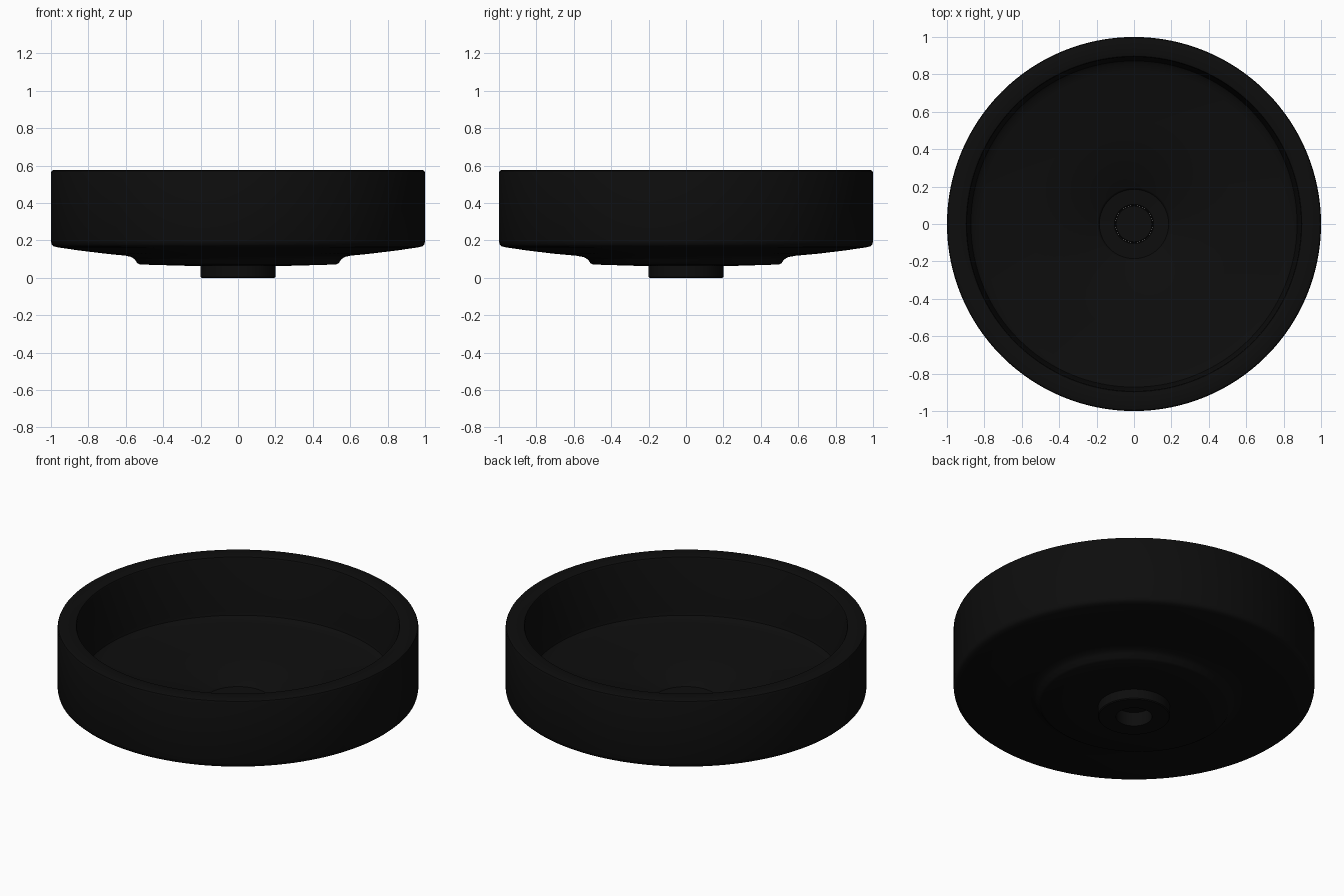
import bpy, bmesh, math

if "Cube" in bpy.data.objects:
    bpy.data.objects.remove(bpy.data.objects["Cube"])

black = bpy.data.materials.new("matte black")
black.diffuse_color = (0.004, 0.004, 0.004, 1)
black.use_nodes = True
black.node_tree.nodes["Principled BSDF"].inputs["Base Color"].default_value = black.diffuse_color


def lathe(name, profile, closed, n=128):
    """Revolve (radius, z[, y scale]) points around z; r = 0 makes a pole."""
    bm = bmesh.new()
    rings = []
    for p in profile:
        r, z, sy = p if len(p) == 3 else (*p, 1.0)
        if r == 0:
            rings.append([bm.verts.new((0, 0, z))] * n)
        else:
            rings.append([bm.verts.new((r * math.cos(2 * math.pi * i / n),
                                        r * sy * math.sin(2 * math.pi * i / n), z))
                          for i in range(n)])
    pairs = list(zip(rings, rings[1:]))
    if closed:
        pairs.append((rings[-1], rings[0]))
    for a, b in pairs:
        for i in range(n):
            j = (i + 1) % n
            quad = list(dict.fromkeys((a[i], a[j], b[j], b[i])))
            bm.faces.new(quad)
    bmesh.ops.recalc_face_normals(bm, faces=bm.faces)
    me = bpy.data.meshes.new(name)
    bm.to_mesh(me)
    bm.free()
    ob = bpy.data.objects.new(name, me)
    bpy.context.collection.objects.link(ob)
    me.materials.append(black)
    bpy.ops.object.select_all(action='DESELECT')
    ob.select_set(True)
    bpy.context.view_layer.objects.active = ob
    bpy.ops.object.shade_smooth_by_angle(angle=math.radians(35))
    return ob


# Basin shell: drain neck, raised oval foot, outer wall, rim, inside, drain recess
lathe("basin", [
    (0.10, 0.0), (0.195, 0.0), (0.2, 0.005), (0.2, 0.062),
    (0.35, 0.066, 0.97), (0.525, 0.071, 0.95), (0.538, 0.078, 0.95),
    (0.552, 0.098, 0.95), (0.57, 0.111, 0.96), (0.60, 0.118, 0.98),
    (0.70, 0.128), (0.85, 0.146), (0.965, 0.163), (0.985, 0.168),
    (0.996, 0.178), (1.0, 0.195),
    (1.0, 0.562), (0.996, 0.572), (0.986, 0.576),
    (0.905, 0.576), (0.897, 0.573), (0.893, 0.565),
    (0.878, 0.25), (0.872, 0.228), (0.855, 0.215), (0.82, 0.207),
    (0.55, 0.168), (0.195, 0.122), (0.19, 0.118), (0.185, 0.112),
    (0.105, 0.108), (0.10, 0.103),
], True)

# Drain plug closing the outlet
lathe("drain_plug", [
    (0, 0.085), (0.0995, 0.085), (0.0995, 0.101), (0.095, 0.106), (0, 0.106),
], False)
